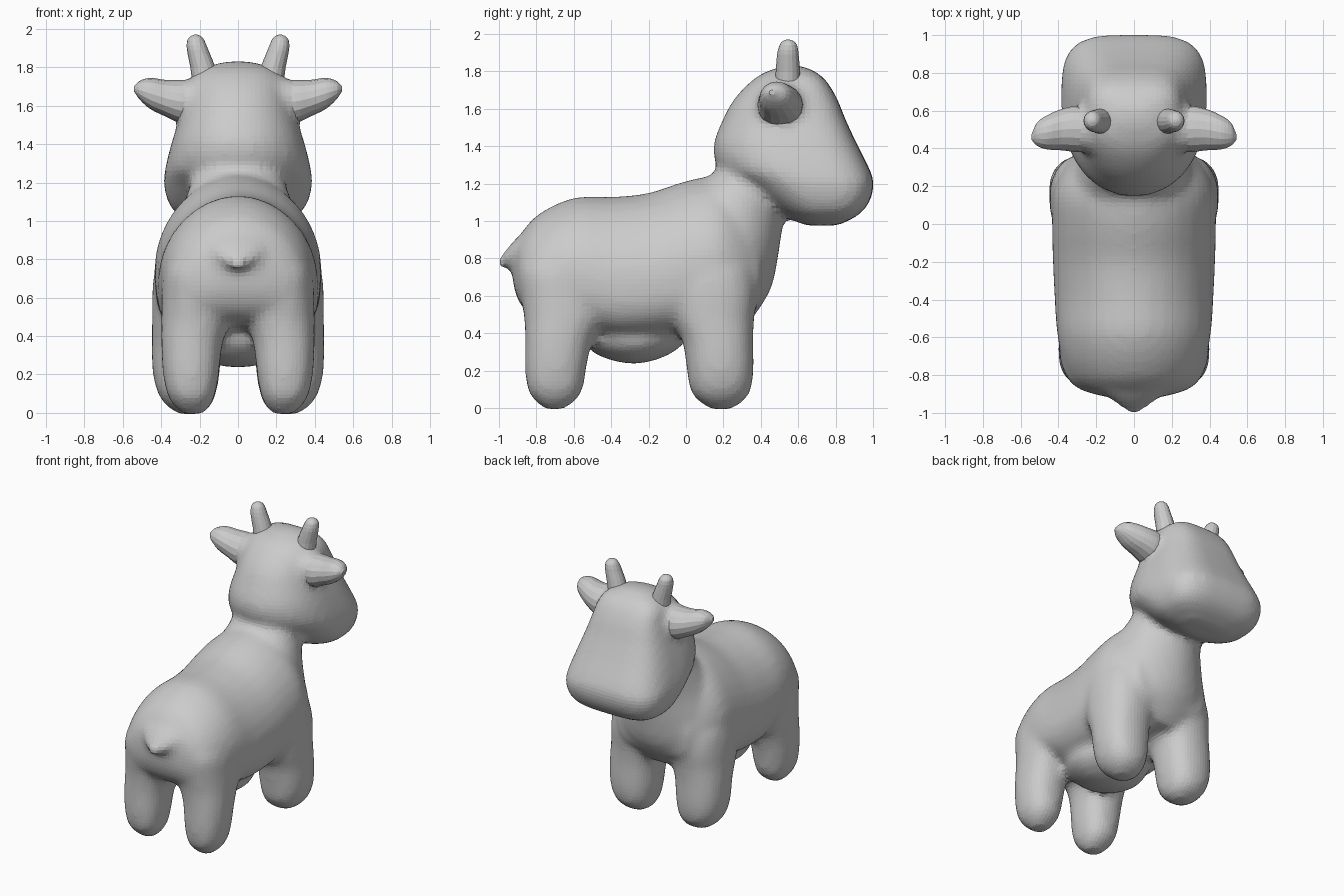
import bpy, bmesh, math


def spline(rows, steps):
    """Smoothly interpolate a table of cross-sections."""
    out = []
    for i in range(len(rows) - 1):
        p0, p1 = rows[max(i - 1, 0)], rows[i]
        p2, p3 = rows[i + 1], rows[min(i + 2, len(rows) - 1)]
        span = p2[0] - p1[0]
        for k in range(steps):
            f = k / steps
            row = []
            for a, b, c, d in zip(p0, p1, p2, p3):
                m1 = (c - a) / (p2[0] - p0[0]) * span
                m2 = (d - b) / (p3[0] - p1[0]) * span
                row.append((2*f**3 - 3*f**2 + 1) * b + (f**3 - 2*f**2 + f) * m1
                           + (3*f**2 - 2*f**3) * c + (f**3 - f**2) * m2)
            out.append(row)
    out.append(rows[-1])
    return out


def loft(bm, axis, rows, low=2.0, high=2.0, mid=0.5, sides=32, steps=3):
    """Closed loft of superellipses; each row is (t, u centre, u half, v min, v max)."""
    rings = []
    for t, uc, uh, v0, v1 in spline(rows, steps):
        uh, height = max(uh, 0.004), max(v1 - v0, 0.008)
        ring = []
        for k in range(sides):
            a = 2 * math.pi * k / sides
            c, s = math.cos(a), math.sin(a)
            e = 2 / (high if s > 0 else low)
            vh = height * (1 - mid if s > 0 else mid)
            u = uc + uh * math.copysign(abs(c) ** e, c)
            v = v0 + height * mid + vh * math.copysign(abs(s) ** e, s)
            co = {'x': (t, u, v), 'y': (u, t, v), 'z': (u, v, t)}[axis]
            ring.append(bm.verts.new(co))
        rings.append(ring)
    faces = [bm.faces.new(rings[0]), bm.faces.new(rings[-1])]
    for r, q in zip(rings, rings[1:]):
        for k in range(sides):
            j = (k + 1) % sides
            faces.append(bm.faces.new((r[k], r[j], q[j], q[k])))
    bmesh.ops.recalc_face_normals(bm, faces=faces)


def finish(name, bm):
    mesh = bpy.data.meshes.new(name)
    bm.to_mesh(mesh)
    bm.free()
    obj = bpy.data.objects.new(name, mesh)
    bpy.context.collection.objects.link(obj)
    return obj


bm = bmesh.new()

# Barrel of the body, tail end to chest
loft(bm, 'y', [
    (-0.925, 0, 0.10, 0.66, 0.84), (-0.89, 0, 0.25, 0.56, 0.92),
    (-0.80, 0, 0.35, 0.48, 1.03), (-0.60, 0, 0.405, 0.44, 1.125),
    (-0.40, 0, 0.42, 0.37, 1.13), (-0.20, 0, 0.43, 0.37, 1.15),
    (0.00, 0, 0.435, 0.40, 1.215), (0.16, 0, 0.43, 0.44, 1.235),
    (0.28, 0, 0.38, 0.45, 1.17), (0.40, 0, 0.28, 0.55, 0.98)],
    low=2.9, high=1.92, mid=0.40)

# Chest rising into the neck
loft(bm, 'z', [
    (0.44, 0, 0.36, -0.05, 0.32), (0.52, 0, 0.41, -0.08, 0.385),
    (0.65, 0, 0.43, -0.10, 0.46), (0.85, 0, 0.375, -0.06, 0.50),
    (1.00, 0, 0.315, 0.0, 0.525), (1.12, 0, 0.275, 0.04, 0.57),
    (1.21, 0, 0.24, 0.10, 0.60), (1.35, 0, 0.20, 0.25, 0.62)],
    low=2.2, high=1.85, mid=0.42)

# Head with a broad, flat-fronted muzzle
loft(bm, 'z', [
    (0.975, 0, 0.17, 0.64, 0.81), (1.03, 0, 0.31, 0.52, 0.92),
    (1.10, 0, 0.365, 0.42, 0.98), (1.20, 0, 0.388, 0.29, 1.005),
    (1.27, 0, 0.38, 0.18, 0.985), (1.40, 0, 0.348, 0.145, 0.92),
    (1.55, 0, 0.30, 0.20, 0.85), (1.65, 0, 0.27, 0.255, 0.81),
    (1.75, 0, 0.235, 0.35, 0.75), (1.80, 0, 0.17, 0.43, 0.69),
    (1.832, 0, 0.06, 0.53, 0.61)], low=2.1, high=3.6)

for side in (-1, 1):
    # Hind leg widening into the thigh
    loft(bm, 'z', [
        (-0.008, side * 0.235, 0.05, -0.75, -0.66),
        (0.03, side * 0.238, 0.09, -0.80, -0.60),
        (0.09, side * 0.243, 0.124, -0.845, -0.555),
        (0.20, side * 0.245, 0.146, -0.86, -0.535),
        (0.36, side * 0.24, 0.160, -0.86, -0.50),
        (0.48, side * 0.22, 0.180, -0.865, -0.44),
        (0.60, side * 0.20, 0.197, -0.885, -0.40),
        (0.75, side * 0.19, 0.195, -0.895, -0.40),
        (0.90, side * 0.16, 0.14, -0.83, -0.45)], 2.3, 2.3)

    # Front leg widening into the shoulder
    loft(bm, 'z', [
        (-0.008, side * 0.25, 0.055, 0.14, 0.235),
        (0.03, side * 0.256, 0.11, 0.075, 0.30),
        (0.09, side * 0.265, 0.148, 0.025, 0.345),
        (0.20, side * 0.27, 0.174, 0.005, 0.362),
        (0.36, side * 0.265, 0.185, -0.02, 0.36),
        (0.48, side * 0.245, 0.203, -0.08, 0.365),
        (0.62, side * 0.225, 0.222, -0.12, 0.38),
        (0.76, side * 0.212, 0.215, -0.12, 0.36),
        (0.90, side * 0.17, 0.17, -0.08, 0.30)], 2.3, 2.3)

    # Root of the ear, fused softly to the head
    loft(bm, 'x', [
        (side * 0.15, 0.49, 0.14, 1.48, 1.745), (side * 0.24, 0.50, 0.125, 1.495, 1.745),
        (side * 0.32, 0.50, 0.11, 1.53, 1.73), (side * 0.38, 0.50, 0.085, 1.57, 1.715)])

# Udder under the belly
loft(bm, 'y', [
    (-0.56, 0, 0.10, 0.36, 0.46), (-0.48, 0, 0.21, 0.285, 0.50),
    (-0.28, 0, 0.28, 0.235, 0.52), (-0.10, 0, 0.22, 0.28, 0.50),
    (0.0, 0, 0.10, 0.35, 0.46)])

# Tail, a small wedge curling to a blunt tip
loft(bm, 'y', [
    (-1.01, 0, 0.03, 0.745, 0.795), (-0.98, 0, 0.06, 0.745, 0.825),
    (-0.93, 0, 0.12, 0.765, 0.885), (-0.85, 0, 0.21, 0.77, 0.96)])

# Fuse everything into one soft, faceted skin
body = finish("cow_body", bm)
fuse = body.modifiers.new("fuse", 'REMESH')
fuse.mode = 'VOXEL'
fuse.voxel_size = 0.026
soften = body.modifiers.new("soften", 'SMOOTH')
soften.factor = 0.5
soften.iterations = 10

for side, label in ((-1, "left"), (1, "right")):
    # Ear, a flattened leaf
    bm = bmesh.new()
    loft(bm, 'x', [
        (side * 0.22, 0.50, 0.11, 1.51, 1.735), (side * 0.30, 0.503, 0.122, 1.51, 1.735),
        (side * 0.38, 0.50, 0.11, 1.545, 1.735), (side * 0.46, 0.485, 0.09, 1.585, 1.745),
        (side * 0.515, 0.475, 0.06, 1.635, 1.728), (side * 0.542, 0.46, 0.015, 1.675, 1.70)],
        2.2, 2.0, sides=16)
    finish(label + "_ear", bm)

    # Horn with a domed tip
    bm = bmesh.new()
    loft(bm, 'z', [
        (1.70, side * 0.165, 0.072, 0.47, 0.615), (1.80, side * 0.183, 0.065, 0.48, 0.61),
        (1.89, side * 0.21, 0.056, 0.487, 0.602), (1.94, side * 0.22, 0.045, 0.50, 0.594),
        (1.962, side * 0.22, 0.028, 0.518, 0.575), (1.97, side * 0.22, 0.008, 0.538, 0.554)],
        sides=16, steps=2)
    finish(label + "_horn", bm)
